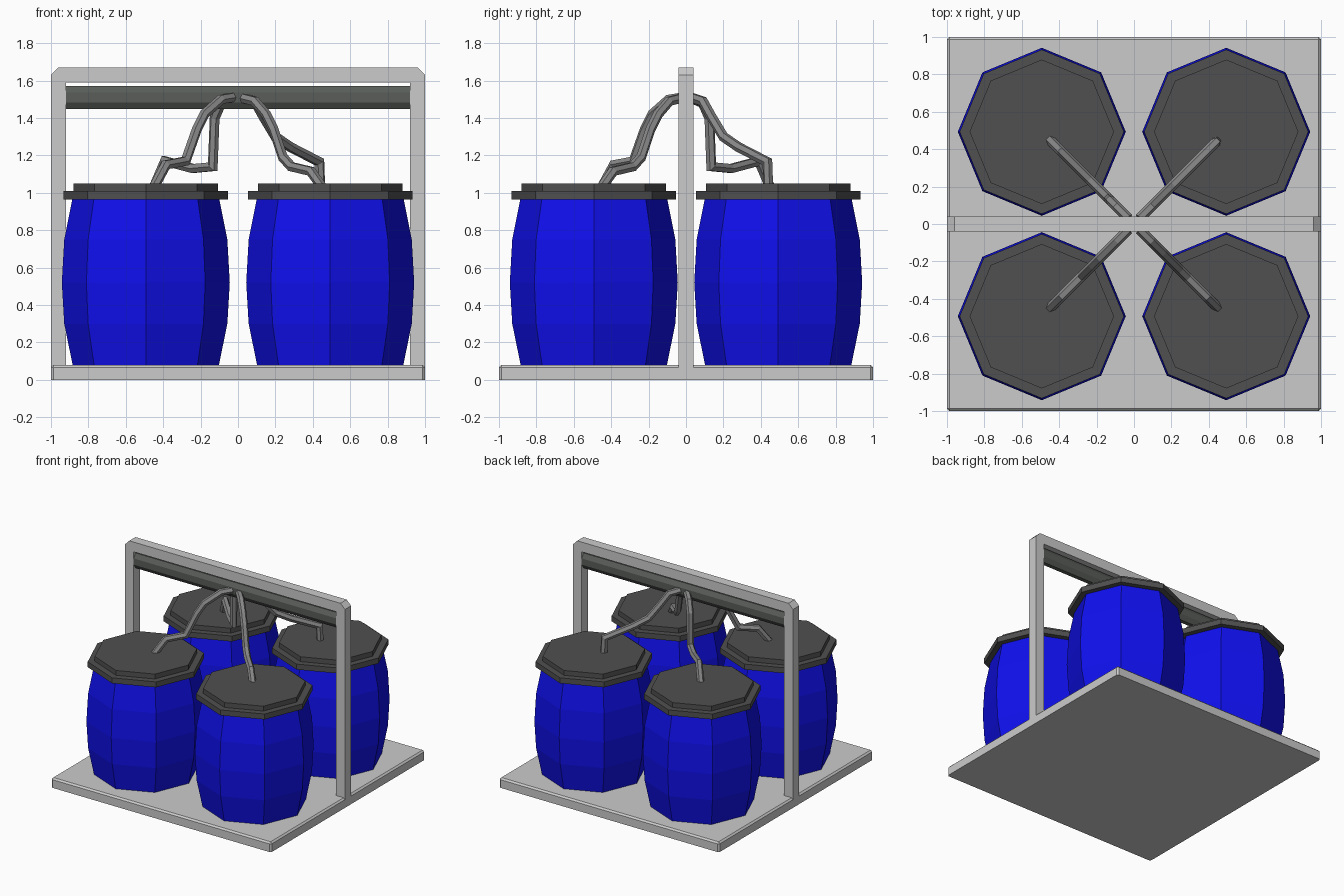
import bpy, bmesh, math
from mathutils import Vector

if "Cube" in bpy.data.objects:
    bpy.data.objects.remove(bpy.data.objects["Cube"])


def material(name, rgb):
    m = bpy.data.materials.new(name)
    m.diffuse_color = (*rgb, 1)
    m.use_nodes = True
    m.node_tree.nodes["Principled BSDF"].inputs["Base Color"].default_value = m.diffuse_color
    return m


BLUE = material("blue_plastic", (0.005, 0.005, 0.85))
DARK = material("dark_plastic", (0.08, 0.08, 0.08))
BEAM = material("dark_metal", (0.1, 0.11, 0.1))
HOSE = material("hose_grey", (0.25, 0.25, 0.25))


def add_object(name, bm, mat=None):
    bmesh.ops.recalc_face_normals(bm, faces=bm.faces)
    mesh = bpy.data.meshes.new(name)
    bm.to_mesh(mesh)
    bm.free()
    if mat:
        mesh.materials.append(mat)
    ob = bpy.data.objects.new(name, mesh)
    bpy.context.collection.objects.link(ob)
    return ob


def loft(name, rings, mat=None):
    """Skin a list of equal-length point rings and cap both ends."""
    bm = bmesh.new()
    vs = [[bm.verts.new(p) for p in ring] for ring in rings]
    n = len(rings[0])
    for a, b in zip(vs, vs[1:]):
        for i in range(n):
            j = (i + 1) % n
            bm.faces.new((a[i], a[j], b[j], b[i]))
    bm.faces.new(vs[0])
    bm.faces.new(vs[-1])
    return add_object(name, bm, mat)


def octagon_stack(name, cx, cy, profile, mat):
    ang = [i * math.pi / 4 for i in range(8)]
    return loft(name, [[(cx + r * math.cos(a), cy + r * math.sin(a), z) for a in ang]
                       for r, z in profile], mat)


def hose(name, sx, sy, pts):
    """Six-sided tube following (distance, height) points along a diagonal."""
    path = [Vector((sx * d, sy * d, z)) for d, z in pts]
    side = Vector((sx, -sy, 0)).normalized()
    rings = []
    for i, p in enumerate(path):
        t_in = (p - path[max(i - 1, 0)]).normalized()
        t_out = (path[min(i + 1, len(path) - 1)] - p).normalized()
        t = (t_in + t_out).normalized()
        up = side.cross(t).normalized()
        stretch = 1.0
        if 0 < i < len(path) - 1:
            stretch = min(1 / max(t.dot(t_in), 0.1), 1.4)
        rings.append([p + 0.027 * (math.cos(a) * side + math.sin(a) * up * stretch)
                      for a in (k * math.pi / 3 for k in range(6))])
    return loft(name, rings, HOSE)


# Pallet base with chamfered upper and corner edges
bm = bmesh.new()
bmesh.ops.create_cube(bm, size=1)
for v in bm.verts:
    v.co = (v.co.x * 2, v.co.y * 2, 0.04 + v.co.z * 0.08)
edges = [e for e in bm.edges if max(v.co.z for v in e.verts) > 0.04]
bmesh.ops.bevel(bm, geom=edges, offset=0.013, segments=1, affect='EDGES')
add_object("base_plate", bm)

# Upright frame: arch profile with chamfered top corners
outline = [(-1, 0.01), (-1, 1.63), (-0.96, 1.67), (0.96, 1.67), (1, 1.63), (1, 0.01),
           (0.92, 0.01), (0.92, 1.59), (-0.92, 1.59), (-0.92, 0.01)]
loft("support_frame", [[(x, y, z) for x, z in outline] for y in (-0.04, 0.04)])

# Flattened octagonal manifold under the crossbar
section = [(0.04 * math.cos(a) / math.cos(math.pi / 8), 1.51 + 0.062 * math.sin(a) / math.cos(math.pi / 8))
           for a in (math.pi / 8 + i * math.pi / 4 for i in range(8))]
loft("manifold_pipe", [[(x, y, z) for y, z in section] for x in (-0.92, 0.92)], BEAM)

# Barrels, stepped lids and their hoses
slope = [(0.03, 1.505), (0.09, 1.49), (0.15, 1.42), (0.19, 1.34), (0.24, 1.19),
         (0.285, 1.14), (0.39, 1.115), (0.45, 1.03)]
left_slope = [(0.03, 1.51), (0.09, 1.50), (0.18, 1.42), (0.22, 1.34), (0.28, 1.17),
              (0.385, 1.15), (0.45, 1.03)]
drop = [(0.03, 1.505), (0.09, 1.48), (0.125, 1.40), (0.135, 1.14), (0.24, 1.13),
        (0.39, 1.17), (0.45, 1.03)]
sag = [(0.03, 1.51), (0.09, 1.49), (0.14, 1.40), (0.2, 1.30), (0.28, 1.245),
       (0.435, 1.165), (0.44, 1.03)]
layout = {"front_left": (-1, -1, left_slope), "front_right": (1, -1, slope),
          "back_left": (-1, 1, drop), "back_right": (1, 1, sag)}
for place, (sx, sy, pts) in layout.items():
    cx, cy = sx * 0.493, sy * 0.493
    octagon_stack(place + "_barrel", cx, cy,
                  [(0.39, 0.075), (0.436, 0.3), (0.449, 0.52), (0.436, 0.75), (0.39, 0.98)], BLUE)
    octagon_stack(place + "_lid", cx, cy,
                  [(0.439, 0.965), (0.439, 1.01), (0.386, 1.01), (0.386, 1.05)], DARK)
    hose(place + "_hose", sx, sy, pts)
